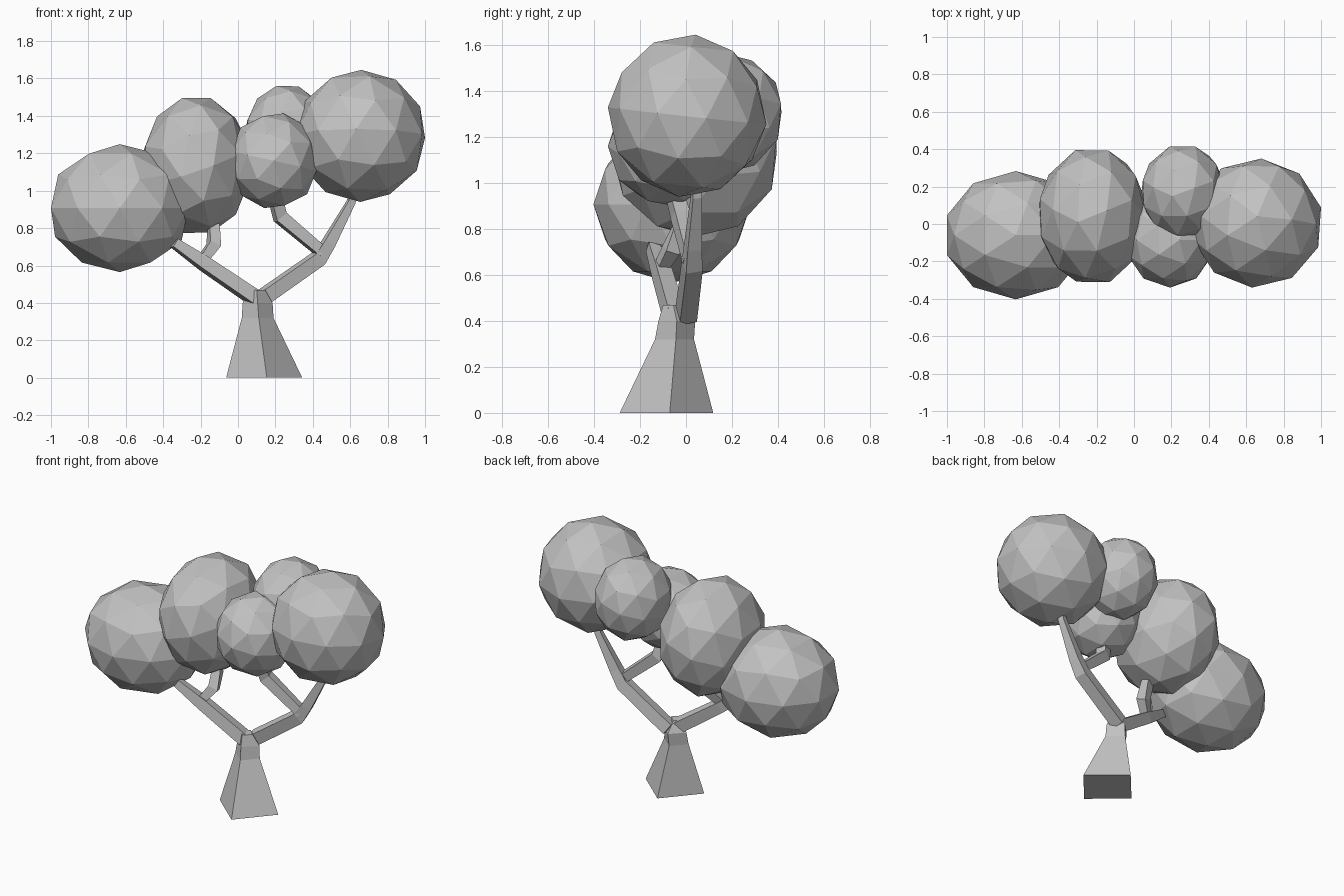
import bpy, bmesh, math
from mathutils import Vector, Euler

cube = bpy.data.objects.get("Cube")
if cube:
    bpy.data.objects.remove(cube, do_unlink=True)

grey = bpy.data.materials.new("plain_grey")
grey.use_nodes = True
colour = (0.54, 0.54, 0.54, 1)
grey.diffuse_color = colour
grey.node_tree.nodes["Principled BSDF"].inputs["Base Color"].default_value = colour


def add_object(name, bm):
    bmesh.ops.recalc_face_normals(bm, faces=bm.faces)
    mesh = bpy.data.meshes.new(name)
    bm.to_mesh(mesh)
    bm.free()
    mesh.materials.append(grey)
    obj = bpy.data.objects.new(name, mesh)
    bpy.context.collection.objects.link(obj)
    return obj


def skin_rings(name, rings):
    """Four-sided tube through a list of rings, capped at both ends."""
    bm = bmesh.new()
    loops = [[bm.verts.new(p) for p in ring] for ring in rings]
    for a, b in zip(loops, loops[1:]):
        for i in range(4):
            j = (i + 1) % 4
            bm.faces.new((a[i], a[j], b[j], b[i]))
    bm.faces.new(loops[0])
    bm.faces.new(loops[-1])
    return add_object(name, bm)


def square_ring(centre, radius, turn, u, v):
    angles = [math.radians(turn + 90 * k) for k in range(4)]
    return [centre + radius * (u * math.cos(a) + v * math.sin(a)) for a in angles]


def branch(name, nodes):
    """Tapered limb: each node is (x, y, z, half diagonal)."""
    points = [Vector(n[:3]) for n in nodes]
    rings = []
    for i, p in enumerate(points):
        along = (points[min(i + 1, len(points) - 1)] - points[max(i - 1, 0)]).normalized()
        side = along.cross(Vector((0, 1, 0))).normalized()
        rings.append(square_ring(p, nodes[i][3], 30, side, side.cross(along)))
    return skin_rings(name, rings)


def foliage(name, centre, half, tilt):
    """Faceted ball fitted to the given half sizes."""
    bm = bmesh.new()
    bmesh.ops.create_icosphere(bm, subdivisions=2, radius=1)
    turn = Euler([math.radians(a) for a in tilt]).to_matrix()
    bmesh.ops.transform(bm, matrix=turn.to_4x4(), verts=bm.verts)
    for axis in range(3):
        low = min(v.co[axis] for v in bm.verts)
        high = max(v.co[axis] for v in bm.verts)
        for v in bm.verts:
            t = (v.co[axis] - low) / (high - low) * 2 - 1
            v.co[axis] = centre[axis] + half[axis] * t
    return add_object(name, bm)


# Trunk: flared diamond section rising into the fork
levels = [(0.14, -0.085, 0, 0.204, 4), (0.105, -0.05, 0.32, 0.085, 4),
          (0.105, -0.04, 0.4, 0.08, 0), (0.1, -0.055, 0.47, 0.045, 0)]
skin_rings("trunk", [square_ring(Vector((x, y, z)), r, turn, Vector((1, 0, 0)), Vector((0, 1, 0)))
                     for x, y, z, r, turn in levels])

# Limbs
branch("left_limb", [(0.12, 0, 0.42, 0.055), (0.435, 0.027, 0.64, 0.053),
                     (0.485, 0.03, 0.72, 0.045), (0.605, 0.045, 0.94, 0.028),
                     (0.65, 0.03, 1.15, 0.025)])
branch("left_inner_branch", [(0.45, 0.02, 0.67, 0.04), (0.225, -0.025, 0.86, 0.048),
                             (0.19, -0.06, 1.0, 0.045)])
branch("right_limb", [(0.1, -0.05, 0.42, 0.055), (-0.18, -0.105, 0.61, 0.05),
                      (-0.34, -0.145, 0.72, 0.035)])
branch("right_inner_branch", [(-0.19, -0.11, 0.63, 0.035), (-0.13, -0.065, 0.71, 0.045),
                              (-0.13, -0.03, 0.8, 0.04), (-0.17, 0, 0.95, 0.03)])

# Foliage balls
foliage("right_outer_foliage", (-0.632, -0.06, 0.907), (0.368, 0.343, 0.342), (0, 0, 0))
foliage("right_inner_foliage", (-0.222, 0.042, 1.135), (0.288, 0.353, 0.36), (0, -16, 18))
foliage("front_small_foliage", (0.192, -0.085, 1.16), (0.238, 0.255, 0.253), (0, 12, 0))
foliage("back_small_foliage", (0.262, 0.17, 1.305), (0.222, 0.245, 0.255), (0, -15, 18))
foliage("left_outer_foliage", (0.656, 0.005, 1.293), (0.344, 0.345, 0.353), (-6, 0, -4))
